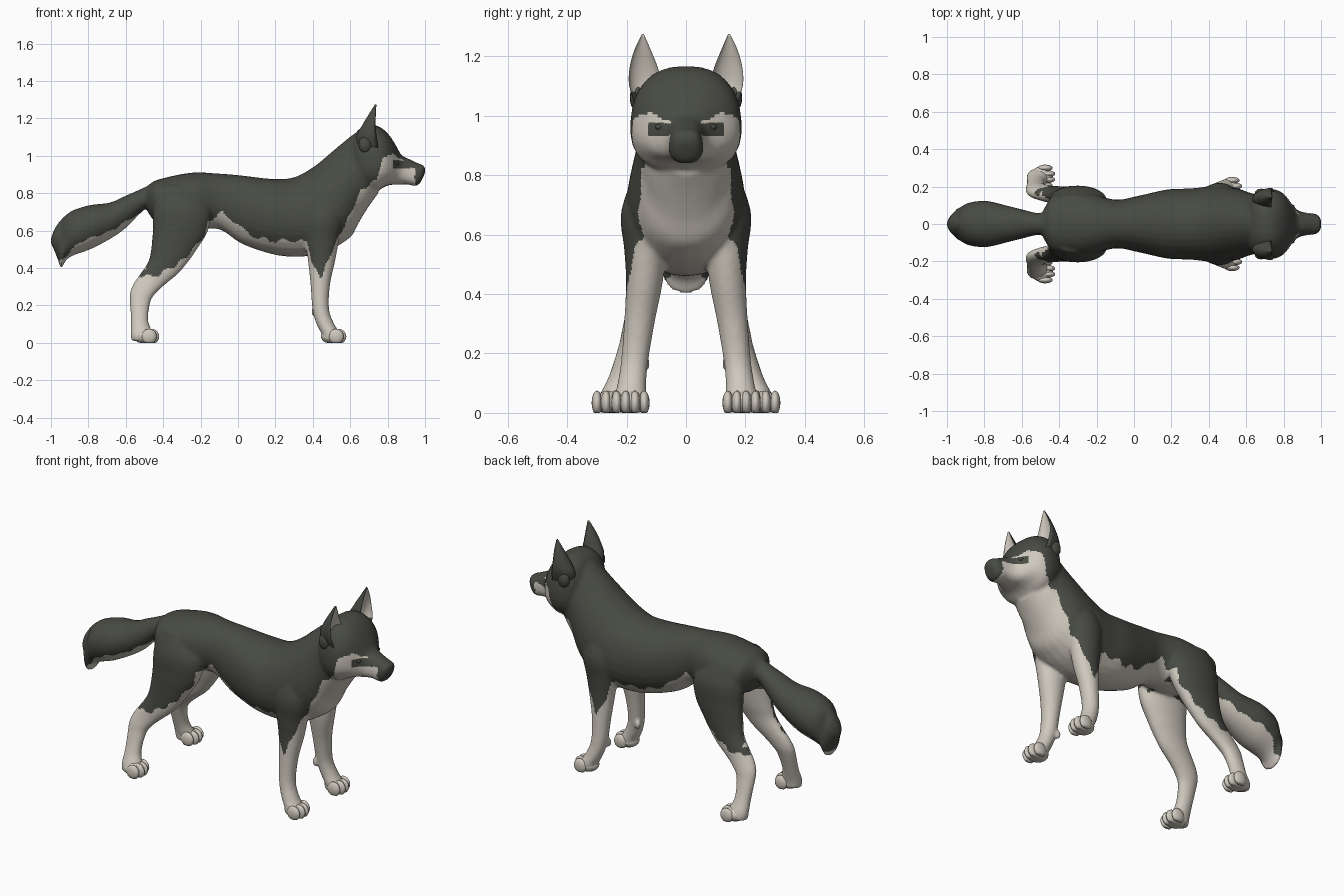
import bpy, bmesh
from math import sin, cos, pi
from mathutils import Matrix, Vector

cube = bpy.data.objects.get("Cube")
if cube:
    bpy.data.objects.remove(cube, do_unlink=True)


def material(name, rgb):
    m = bpy.data.materials.new(name)
    m.use_nodes = True
    m.diffuse_color = (*rgb, 1)
    m.node_tree.nodes["Principled BSDF"].inputs["Base Color"].default_value = (*rgb, 1)
    return m


DARK = material("charcoal fur", (0.065, 0.069, 0.057))
PALE = material("cream fur", (0.62, 0.58, 0.51))


def finish(bm, name):
    bmesh.ops.recalc_face_normals(bm, faces=bm.faces)
    for f in bm.faces:
        f.smooth = True
    me = bpy.data.meshes.new(name)
    bm.to_mesh(me)
    bm.free()
    me.materials.append(DARK)
    me.materials.append(PALE)
    ob = bpy.data.objects.new(name, me)
    bpy.context.scene.collection.objects.link(ob)
    return ob


def smooth_rows(rows, steps=4):
    """Catmull-Rom interpolation of section rows."""
    out = []
    for i in range(len(rows) - 1):
        p = [rows[max(0, min(len(rows) - 1, i + d))] for d in (-1, 0, 1, 2)]
        for s in range(steps):
            t = s / steps
            out.append([0.5 * (2 * b + (c - a) * t + (2 * a - 5 * b + 4 * c - d) * t * t
                               + (3 * b - a - 3 * c + d) * t ** 3) for a, b, c, d in zip(*p)])
    return out + [list(rows[-1])]


def loft(bm, rows, point, n=28):
    """Closed tube through the sections; point(row, cos, sin) gives each vertex."""
    rings = [[bm.verts.new(point(r, cos(2 * pi * i / n), sin(2 * pi * i / n))) for i in range(n)]
             for r in smooth_rows(rows)]
    for a, b in zip(rings, rings[1:]):
        for i in range(n):
            j = (i + 1) % n
            bm.faces.new((a[i], a[j], b[j], b[i]))
    bm.faces.new(rings[0])
    bm.faces.new(rings[-1])


def rounded(v, p):
    return (1 if v >= 0 else -1) * abs(v) ** p


def along_x(p):
    # row: x, top, bottom, half width, narrowing of the top
    return lambda r, c, s: (r[0], max(r[3], 0.004) * rounded(c, p) * (1 - r[4] * s),
                            (r[1] + r[2]) / 2 + (r[1] - r[2]) / 2 * rounded(s, p))


def along_z(side):
    # row: z, back, front, centre y, half width
    return lambda r, c, s: ((r[1] + r[2]) / 2 + (r[2] - r[1]) / 2 * c, side * (r[3] + r[4] * s), r[0])


def ball(bm, centre, size):
    bmesh.ops.create_uvsphere(bm, u_segments=16, v_segments=10, radius=1,
                              matrix=Matrix.Translation(centre) @ Matrix.Diagonal((*size, 1)))


def level(x, line):
    for (x0, z0), (x1, z1) in zip(line, line[1:]):
        if x <= x1:
            return z0 + (z1 - z0) * max(0, (x - x0) / (x1 - x0))
    return line[-1][1]


# Section tables
TRUNK = [(-.50, .82, .74, .04, 0), (-.47, .85, .68, .10, 0), (-.42, .875, .64, .155, 0),
         (-.25, .91, .61, .165, 0), (-.10, .905, .607, .13, 0), (.02, .895, .53, .15, 0),
         (.18, .877, .475, .185, 0), (.30, .885, .46, .19, .05), (.41, .945, .47, .2, .15),
         (.50, 1.02, .50, .195, .2), (.56, 1.07, .535, .185, .2), (.61, 1.11, .575, .17, .1),
         (.65, 1.13, .65, .16, 0), (.70, 1.13, .73, .15, 0), (.75, 1.08, .80, .11, 0)]
HEAD = [(.60, 1.07, .90, .10, 0), (.64, 1.135, .83, .16, 0), (.69, 1.165, .81, .182, .08),
        (.74, 1.162, .81, .186, .1), (.785, 1.135, .835, .172, .1), (.82, 1.095, .845, .14, .08),
        (.85, 1.045, .845, .098, .05), (.875, 1.003, .847, .074, .1), (.91, .985, .847, .062, .1),
        (.945, .968, .838, .058, .05), (.97, .957, .85, .054, 0), (.99, .95, .885, .042, 0),
        (1.0, .935, .91, .02, 0)]
TAIL = [(-.40, .86, .76, .06, 0), (-.47, .845, .735, .06, 0), (-.525, .82, .69, .06, 0),
        (-.605, .785, .61, .08, 0), (-.685, .75, .555, .10, 0), (-.79, .737, .50, .124, 0),
        (-.88, .71, .468, .115, 0), (-.92, .683, .44, .095, 0), (-.945, .66, .40, .08, .3),
        (-.965, .635, .45, .06, 0), (-.985, .60, .50, .04, 0), (-1.0, .56, .53, .012, 0)]
FRONT_LEG = [(.84, .42, .52, .11, .05), (.68, .36, .56, .14, .078), (.55, .36, .54, .138, .07),
             (.44, .374, .52, .14, .062), (.31, .388, .492, .156, .052), (.18, .398, .487, .172, .046),
             (.10, .42, .515, .182, .048), (.05, .445, .545, .187, .054), (.01, .45, .54, .187, .05)]
HIND_LEG = [(.84, -.42, -.24, .09, .06), (.72, -.452, -.15, .12, .08), (.60, -.456, -.16, .13, .074),
            (.50, -.465, -.22, .14, .062), (.435, -.48, -.265, .149, .052), (.37, -.522, -.32, .157, .046),
            (.32, -.557, -.38, .165, .042), (.27, -.577, -.435, .176, .041), (.22, -.578, -.468, .19, .038),
            (.12, -.573, -.48, .222, .039), (.05, -.575, -.455, .248, .047), (.01, -.57, -.46, .25, .045)]
EAR = [(1.03, .64, .75, .115, .055), (1.10, .633, .742, .135, .056), (1.16, .662, .735, .142, .048),
       (1.22, .698, .737, .146, .028), (1.275, .732, .74, .145, .003)]

# Coat borders, as height over length
BODY_LINE = [(-.5, .36), (-.46, .35), (-.36, .40), (-.29, .445), (-.175, .58), (-.16, .65), (-.085, .70),
             (-.02, .65), (.065, .575), (.16, .55), (.18, .50), (.21, .55), (.37, .54), (.39, .44),
             (.445, .35), (.48, .435), (.53, .55), (.60, .69), (.66, .82), (.74, .87), (.775, .99),
             (.83, 1.01), (.86, .985), (.95, .96)]
TAIL_LINE = [(-.96, .43), (-.925, .46), (-.845, .54), (-.685, .595), (-.55, .68), (-.5, .7)]


def is_pale(co, n):
    x, y, z = co.x, abs(co.y), co.z
    if x < -.49 and z > .39:
        return z < level(x, TAIL_LINE) + .006 * sin(70 * x)
    if x > .945:
        return False
    if x > .77:
        bridge = y < .05 and z > .93 and n.z > .25
        eye_mark = .05 < y < .125 and .935 < z < .975 and x > .8
        return z < level(x, BODY_LINE) and not bridge and not eye_mark
    inward = n.y * (1 if co.y > 0 else -1)
    if x < .55 and z < .62 and (inward < -.15 or n.z < -.65):
        return True
    return z < level(x, BODY_LINE) + .009 * sin(65 * x + 20 * z)


# Body: trunk, head, tail and legs fused into one skin
bm = bmesh.new()
loft(bm, TRUNK, along_x(.95))
loft(bm, HEAD, along_x(.82))
loft(bm, TAIL, along_x(1))
for side in (1, -1):
    loft(bm, FRONT_LEG, along_z(side))
    loft(bm, HIND_LEG, along_z(side))
    ball(bm, (.408, side * .135, .165), (.016, .014, .028))
source = finish(bm, "body_source")
remesh = source.modifiers.new("Fuse", 'REMESH')
remesh.mode = 'VOXEL'
remesh.voxel_size = 0.009
soften = source.modifiers.new("Soften", 'SMOOTH')
soften.factor = 0.5
soften.iterations = 5
deps = bpy.context.evaluated_depsgraph_get()
skin = bpy.data.meshes.new_from_object(source.evaluated_get(deps))
bpy.data.objects.remove(source, do_unlink=True)
skin.name = "body"
skin.materials.clear()
skin.materials.append(DARK)
skin.materials.append(PALE)
for p in skin.polygons:
    p.use_smooth = True
    p.material_index = int(is_pale(p.center, p.normal))
bpy.context.scene.collection.objects.link(bpy.data.objects.new("body", skin))

for side, label in ((1, "left"), (-1, "right")):
    # Cupped ears with a pale inside
    def ear_point(r, c, s):
        depth = r[2] - r[1]
        x = r[2] - depth * (-c if c < 0 else .45 * c)
        return (x, side * (r[3] + r[4] * s), r[0])
    bm = bmesh.new()
    loft(bm, EAR, ear_point)
    bmesh.ops.recalc_face_normals(bm, faces=bm.faces)
    for f in bm.faces:
        co = f.calc_center_median()
        f.material_index = int(f.normal.x > .1 and co.z > 1.085)
    finish(bm, label + "_ear")

    # Cheek tuft beneath the ear
    bm = bmesh.new()
    ball(bm, (.68, side * .165, 1.06), (.035, .024, .045))
    finish(bm, label + "_ear_tuft")

    # Eyes
    bm = bmesh.new()
    ball(bm, (.846, side * .088, .962), (.014, .016, .011))
    finish(bm, label + "_eye")

    # Paws: a pad and four toes
    for name, x, y in (("front", .575, .187), ("hind", -.425, .253)):
        bm = bmesh.new()
        ball(bm, (x - .07, side * y, .035), (.062, .055, .042))
        for i in range(4):
            off = (i - 1.5) * .031
            reach = .036 if i in (1, 2) else .05
            ball(bm, (x - reach, side * (y + off), .034), (.04, .018, .041))
        for v in bm.verts:
            v.co.z = max(v.co.z, 0)
        for f in bm.faces:
            f.material_index = 1
        finish(bm, f"{label}_{name}_paw")
